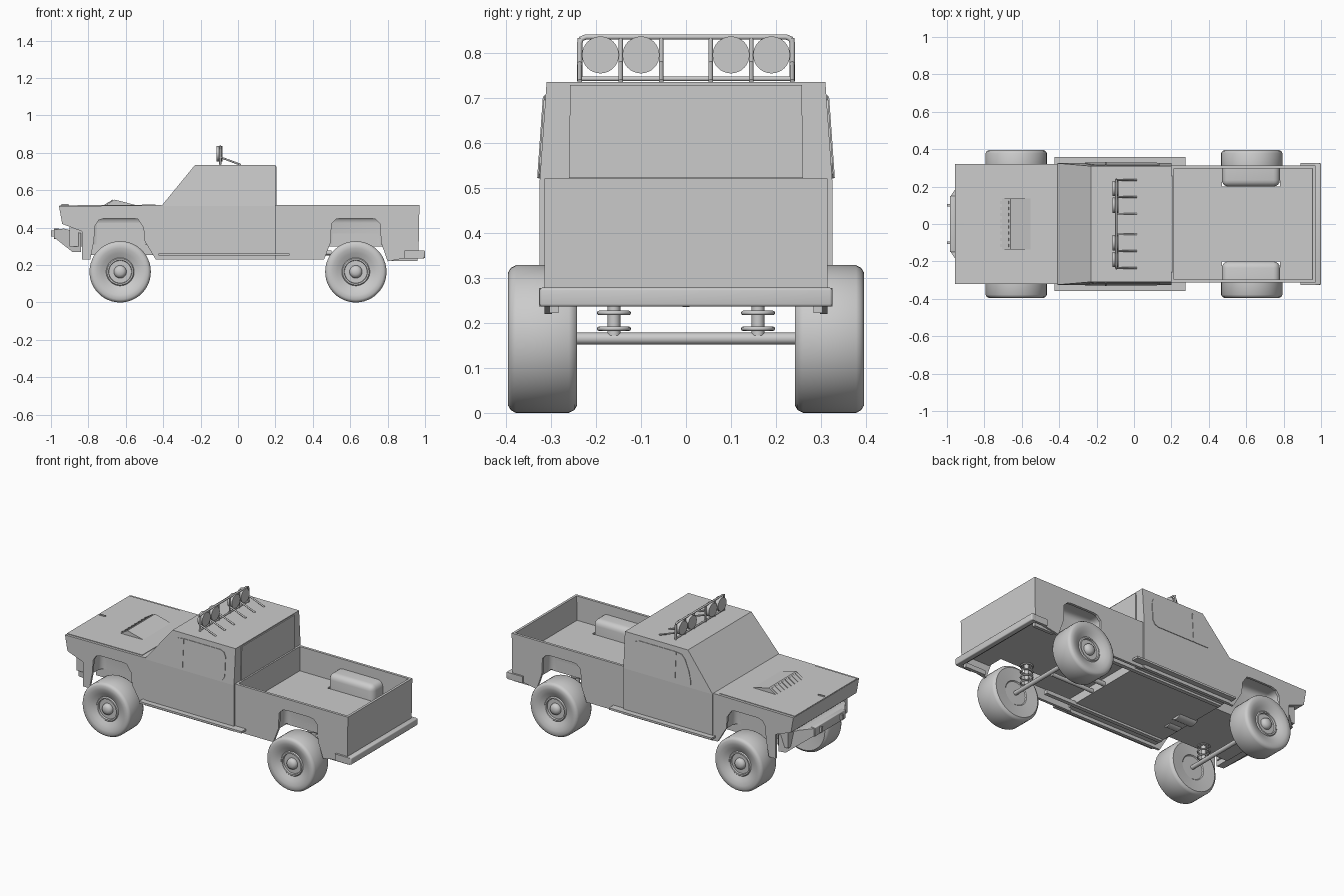
import bpy, bmesh, math
from mathutils import Vector, Matrix

if "Cube" in bpy.data.objects:
    bpy.data.objects.remove(bpy.data.objects["Cube"])

def finish(name, bm, smooth=False):
    bmesh.ops.recalc_face_normals(bm, faces=bm.faces)
    me = bpy.data.meshes.new(name)
    bm.to_mesh(me)
    bm.free()
    ob = bpy.data.objects.new(name, me)
    bpy.context.collection.objects.link(ob)
    if smooth:
        bpy.ops.object.select_all(action='DESELECT')
        ob.select_set(True)
        bpy.context.view_layer.objects.active = ob
        bpy.ops.object.shade_smooth_by_angle(angle=math.radians(35))
    return ob

def prism(name, pts, y0, y1, move=None):
    """Extrude an x,z profile from y0 to y1; move optionally reshapes points."""
    bm = bmesh.new()
    a, b = [[bm.verts.new((x, y, z)) for x, z in pts] for y in (y0, y1)]
    bm.faces.new(a)
    bm.faces.new(b[::-1])
    for i in range(len(pts)):
        j = (i + 1) % len(pts)
        bm.faces.new((a[i], a[j], b[j], b[i]))
    if move:
        for v in bm.verts:
            v.co = move(v.co.copy())
    return finish(name, bm)

def box(name, x, y, z, bevel=0):
    bm = bmesh.new()
    bmesh.ops.create_cube(bm, size=1)
    for v in bm.verts:
        v.co = [(r[0] + r[1]) / 2 + c * (r[1] - r[0]) for c, r in zip(v.co, (x, y, z))]
    if bevel:
        bmesh.ops.bevel(bm, geom=bm.edges[:], offset=bevel, segments=3, profile=0.5, affect='EDGES')
    return finish(name, bm, bevel > 0)

def rod(name, p, q, r, n=20):
    p, q = Vector(p), Vector(q)
    bm = bmesh.new()
    rot = (q - p).to_track_quat('Z', 'Y').to_matrix().to_4x4()
    bmesh.ops.create_cone(bm, cap_ends=True, segments=n, radius1=r, radius2=r, depth=(q - p).length,
                          matrix=Matrix.Translation((p + q) / 2) @ rot)
    return finish(name, bm, True)

def lathe(name, prof, centre, side, n=48):
    """Revolve (radius, y) profile round the y axis."""
    bm = bmesh.new()
    vs = [bm.verts.new((r, y * side, 0)) for r, y in prof]
    es = [bm.edges.new(e) for e in zip(vs, vs[1:])]
    bmesh.ops.spin(bm, geom=vs + es, cent=(0, 0, 0), axis=(0, 1, 0), angle=2 * math.pi, steps=n)
    bmesh.ops.remove_doubles(bm, verts=bm.verts[:], dist=1e-5)
    bmesh.ops.translate(bm, verts=bm.verts[:], vec=centre)
    return finish(name, bm, True)

def tube(name, pts, r, cyclic=False):
    cu = bpy.data.curves.new(name, 'CURVE')
    cu.dimensions = '3D'
    cu.bevel_depth, cu.bevel_resolution, cu.use_fill_caps = r, 2, True
    sp = cu.splines.new('POLY')
    sp.points.add(len(pts) - 1)
    for p, c in zip(sp.points, pts):
        p.co = (*c, 1)
    sp.use_cyclic_u = cyclic
    ob = bpy.data.objects.new(name, cu)
    bpy.context.collection.objects.link(ob)

# Side panels with wheel arches
fender = [(-.957, .515), (-.41, .52), (-.41, .23), (-.44, .23), (-.50, .33), (-.505, .40), (-.535, .445),
          (-.56, .45), (-.715, .45), (-.745, .44), (-.765, .41), (-.77, .33), (-.79, .23), (-.835, .23),
          (-.835, .38), (-.94, .42)]
bed_side = [(.2, .52), (.97, .52), (.965, .25), (.80, .22), (.765, .32), (.76, .42), (.735, .445), (.71, .45),
            (.55, .45), (.525, .445), (.50, .42), (.495, .32), (.46, .23), (.2, .23)]
door = [(-.41, .23), (.2, .23), (.2, .515), (-.41, .515)]
window = [(-.255, .52), (.10, .52), (.125, .53), (.137, .555), (.137, .67), (.125, .695), (.10, .705),
          (-.15, .705), (-.19, .70), (-.215, .675), (-.245, .61), (-.258, .56), (-.262, .53)]

def lean(v):
    """Tilt the cab sides inward with height."""
    return Vector((v.x, v.y - math.copysign(max(0, v.z - .515) * .07, v.y), v.z))

for s in (1, -1):
    prism("front_fender", fender, s * .306, s * .32)
    prism("door_panel", door, s * .306, s * .325)
    prism("bed_side", bed_side, s * .298, s * .314)
    prism("side_window", window, s * .31, s * .3285, lean)
    prism("window_divider", [(-.155, .522), (-.148, .522), (-.148, .703), (-.155, .703)], s * .31, s * .331, lean)
    prism("running_board", [(-.425, .25), (.275, .25), (.275, .262), (-.425, .262)], s * .31, s * .358)

# Cab, hood and nose
box("cab_lower", (-.41, .2), (-.322, .322), (.25, .515))
prism("cab_upper", [(-.41, .515), (.2, .515), (.2, .735), (-.23, .735)], -.325, .325, lean)
prism("rear_window", [(.195, .522), (.206, .522), (.206, .728), (.195, .728)], -.26, .26,
      lambda v: Vector((v.x, v.y * (1 - .05 * (v.z - .52)), v.z)))
prism("hood", [(-.957, .515), (-.41, .52), (-.41, .47), (-.80, .47), (-.835, .38), (-.94, .42)], -.307, .307)
prism("hood_panel", [(-.955, .514), (-.44, .518), (-.44, .523), (-.955, .519)], -.304, .304)
prism("hood_scoop", [(-.72, .512), (-.66, .55), (-.54, .519)], -.135, .135)
for i in range(8):
    y = -.115 + i * .033
    prism("scoop_slat", [(-.715, .517), (-.668, .547), (-.670, .550), (-.717, .520)], y - .008, y + .008)
box("hood_trim", (-.945, -.905), (-.004, .004), (.515, .526))
box("engine_pan", (-.83, -.41), (-.2, .2), (.255, .475))
box("grille_block", (-.90, -.83), (-.29, .29), (.30, .41))

# Cargo bed
box("bed_floor", (.2, .96), (-.2, .2), (.30, .37))
box("bed_floor_front", (.2, .47), (-.3, .3), (.30, .37))
box("bed_floor_rear", (.78, .96), (-.3, .3), (.30, .37))
box("bed_front_wall", (.2, .213), (-.3, .3), (.25, .52))
prism("tailgate", [(.95, .25), (.965, .25), (.97, .52), (.955, .52)], -.314, .314)

# Wheel wells: rounded boxes open below and outside
for s in (1, -1):
    for x in (-.635, .625):
        bm = bmesh.new()
        bmesh.ops.create_cube(bm, size=1)
        for v in bm.verts:
            v.co = (x + v.co.x * .31, s * (.255 + v.co.y * .11), .385 + v.co.z * .15)
        gone = [f for f in bm.faces if f.calc_center_median().z < .33 or abs(f.calc_center_median().y) > .3]
        bmesh.ops.delete(bm, geom=gone, context='FACES')
        bmesh.ops.bevel(bm, geom=[e for e in bm.edges if not e.is_boundary], offset=.035, segments=4,
                        profile=.5, affect='EDGES')
        finish("wheel_well", bm, True)

# Wheels, axles and springs
wheel = [(0, .255), (.07, .255), (.075, .25), (.148, .242), (.158, .248), (.164, .26), (.164, .378), (.158, .389),
         (.148, .395), (.125, .394), (.10, .385), (.075, .372), (.07, .378), (.062, .378), (.06, .366), (.034, .366),
         (.033, .375), (.028, .385), (.016, .392), (0, .394)]
for x in (-.63, .63):
    rod("axle", (x, -.26, .165), (x, .26, .165), .013)
    for s in (1, -1):
        lathe("wheel", wheel, (x, 0, .164), s)
        rod("shock_absorber", (x, s * .16, .172), (x, s * .16, .32), .014)
        for k in range(4):
            tube("spring_coil", [(x + .033 * math.cos(a * math.pi / 12), s * .16 + .033 * math.sin(a * math.pi / 12),
                                  .187 + k * .035) for a in range(24)], .005, True)

# Drivetrain tucked below the floor
rod("transmission", (-.42, 0, .285), (-.30, 0, .285), .05, 32)
rod("transfer_case", (-.40, -.1, .28), (-.32, -.1, .28), .04, 32)
rod("drive_shaft", (-.30, 0, .265), (.50, 0, .265), .014)
rod("exhaust_pipe", (-.32, -.1, .265), (.50, -.1, .265), .012)
for s in (1, -1):
    box("frame_rail", (-.40, .42), (s * .25 - .012, s * .25 + .012), (.237, .26))

# Rear bumper with wrapped ends
box("rear_bumper", (.965, 1.0), (-.325, .325), (.236, .278), .006)
for s in (1, -1):
    box("bumper_end", (.89, .99), (s * .318 - .008, s * .318 + .007), (.236, .277))
    box("bumper_bracket", (.82, .96), (s * .293 - .01, s * .293 + .01), (.222, .25))

# Front bumper tapering forward, with winch mount and hooks
prism("front_bumper", [(-.98, .39), (-.93, .395), (-.84, .37), (-.84, .27), (-.885, .27), (-.98, .345)], -.3, .3,
      lambda v: Vector((v.x, v.y * (.5 + .5 * min(1, max(0, (v.x + .98) / .10))), v.z)))
box("winch_plate", (-.985, -.955), (-.15, .15), (.34, .395), .004)
for s in (1, -1):
    box("tow_hook", (-1.0, -.95), (s * .1 - .006, s * .1 + .006), (.352, .385))

# Roof light bar
X = -.095
tube("light_bar_frame", [(X, -.236, .737), (X, -.236, .822), (X, -.232, .831), (X, -.222, .835),
                         (X, .222, .835), (X, .232, .831), (X, .236, .822), (X, .236, .737)], .006)
tube("light_bar_base", [(X, -.236, .742), (X, .236, .742)], .005)
for s in (1, -1):
    for y in (.055, .145, .236):
        rod("light_bar_post", (X, s * y, .735), (X, s * y, .833), .005, 12)
        rod("light_bar_brace", (X, s * y, .777), (.015, s * y, .736), .005, 12)
    for y in (.10, .19):
        rod("roof_light", (X - .02, s * y, .795), (X + .012, s * y, .795), .041, 32)
